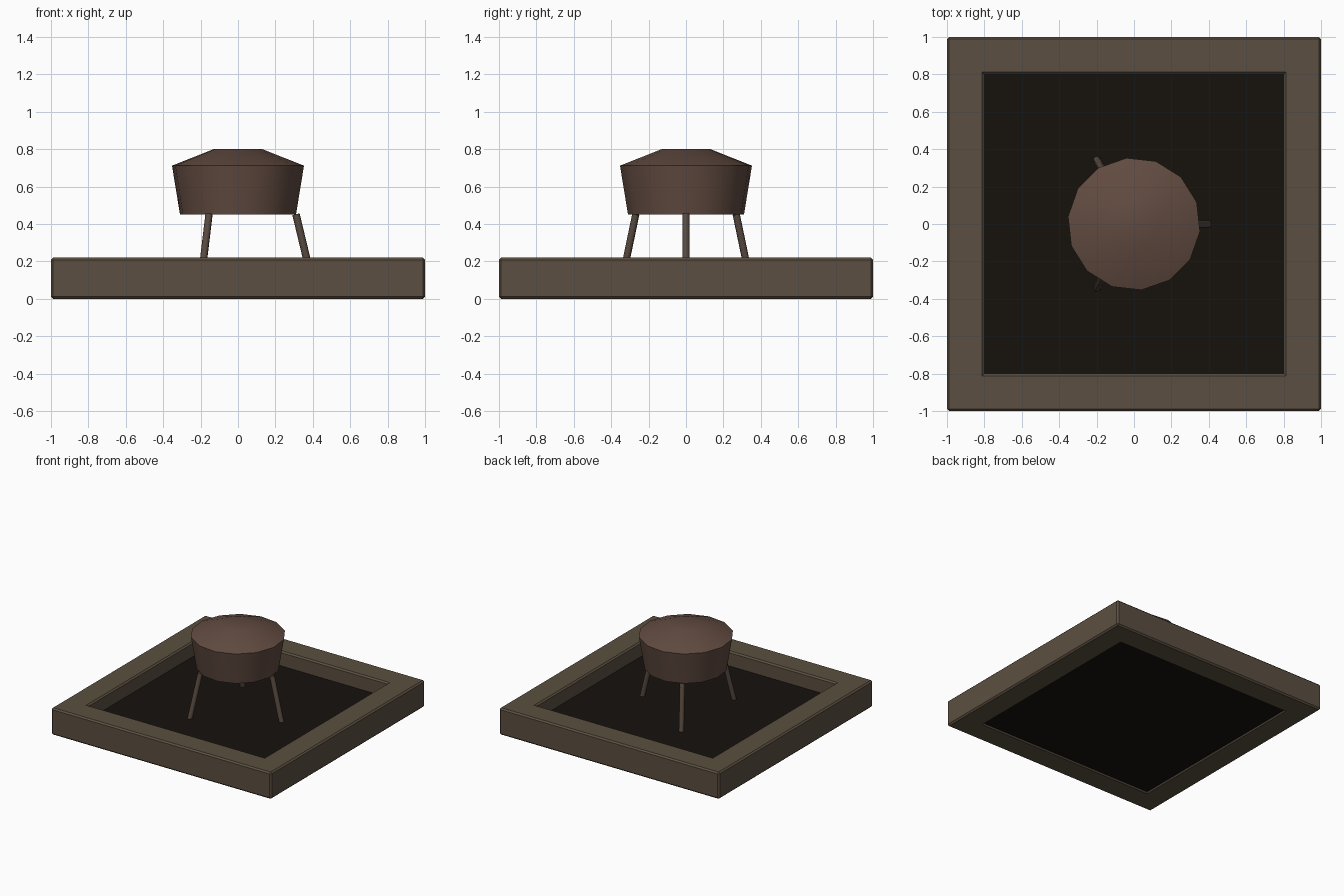
import bpy, bmesh, math
from mathutils import Vector

if "Cube" in bpy.data.objects:
    bpy.data.objects.remove(bpy.data.objects["Cube"])


def material(name, rgb):
    m = bpy.data.materials.new(name)
    m.diffuse_color = (*rgb, 1)
    m.use_nodes = True
    m.node_tree.nodes["Principled BSDF"].inputs["Base Color"].default_value = m.diffuse_color
    return m


FRAME = material("frame_brown", (0.105, 0.078, 0.052))
FLOOR = material("floor_dark", (0.008, 0.006, 0.004))
BOWL = material("bowl_brown", (0.12, 0.07, 0.052))
LEG = material("leg_brown", (0.10, 0.07, 0.052))


def finish(bm, name, mat, smooth=0):
    bmesh.ops.recalc_face_normals(bm, faces=bm.faces)
    me = bpy.data.meshes.new(name)
    bm.to_mesh(me)
    bm.free()
    ob = bpy.data.objects.new(name, me)
    bpy.context.collection.objects.link(ob)
    me.materials.append(mat)
    if smooth:
        bpy.ops.object.select_all(action='DESELECT')
        ob.select_set(True)
        bpy.context.view_layer.objects.active = ob
        bpy.ops.object.shade_smooth_by_angle(angle=math.radians(smooth))
    return ob


def box(name, lo, hi, mat, bevel=0.0):
    bm = bmesh.new()
    bmesh.ops.create_cube(bm, size=1)
    lo, hi = Vector(lo), Vector(hi)
    for v in bm.verts:
        v.co = Vector([(a + b) / 2 + c * (b - a) for a, b, c in zip(lo, hi, v.co)])
    if bevel:
        bmesh.ops.bevel(bm, geom=bm.edges[:], offset=bevel, segments=1, affect='EDGES')
    return finish(bm, name, mat)


def turned(name, profile, sides, turn, mat):
    """Closed solid of stacked rings (radius, z)."""
    bm = bmesh.new()
    rings = []
    for r, z in profile:
        rings.append([bm.verts.new((r * math.cos(turn + i * math.tau / sides),
                                    r * math.sin(turn + i * math.tau / sides), z))
                      for i in range(sides)])
    for a, b in zip(rings, rings[1:]):
        for i in range(sides):
            j = (i + 1) % sides
            bm.faces.new((a[i], a[j], b[j], b[i]))
    bm.faces.new(rings[0])
    bm.faces.new(rings[-1])
    return finish(bm, name, mat, 30)


# Square surround made of four bevelled beams
I, H, B = 0.80, 0.22, 0.012
for side, s in (("front", -1), ("back", 1)):
    y = sorted((s * I, s * 1.0))
    box(side + "_beam", (-1, y[0], 0), (1, y[1], H), FRAME, B)
for side, s in (("left", -1), ("right", 1)):
    x = sorted((s * I, s * 1.0))
    box(side + "_beam", (x[0], -1, 0), (x[1], 1, H), FRAME, B)

# Dark floor inside the surround
box("pit_floor", (-0.81, -0.81, 0.01), (0.81, 0.81, 0.10), FLOOR)

# Faceted bowl with a shallow domed lid
turned("bowl", [(0.312, 0.45), (0.355, 0.712), (0.131, 0.80)], 14,
       -math.tau / 56, BOWL)

# Three splayed legs
for n in range(3):
    a = n * math.tau / 3
    top = Vector((0.31 * math.cos(a), 0.31 * math.sin(a), 0.452))
    foot = Vector((0.397 * math.cos(a), 0.397 * math.sin(a), 0.09))
    bm = bmesh.new()
    bmesh.ops.create_cone(bm, cap_ends=True, segments=8, radius1=0.02,
                          radius2=0.02, depth=(top - foot).length)
    leg = finish(bm, f"leg_{n + 1}", LEG, 60)
    leg.location = (top + foot) / 2
    leg.rotation_mode = 'QUATERNION'
    leg.rotation_quaternion = (top - foot).to_track_quat('Z', 'Y')
